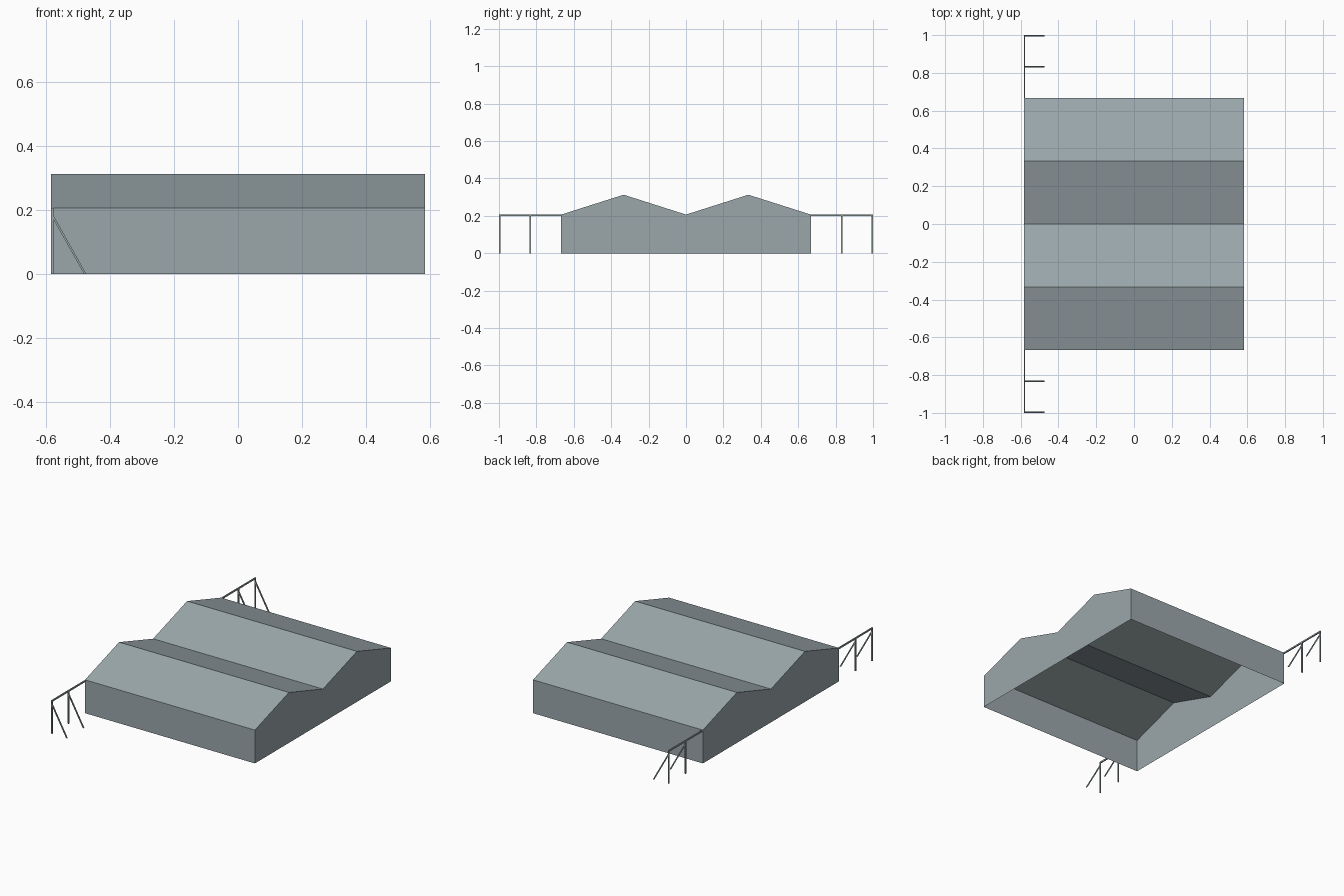
import bpy, bmesh
from mathutils import Vector

if "Cube" in bpy.data.objects:
    bpy.data.objects.remove(bpy.data.objects["Cube"])

HX, HY = 0.583, 0.667          # half width and half depth of the hall
EAVE, RIDGE = 0.207, 0.313
T = 0.007                      # rail bar thickness


def material(name, colour):
    m = bpy.data.materials.new(name)
    m.diffuse_color = (*colour, 1)
    m.use_nodes = True
    m.node_tree.nodes["Principled BSDF"].inputs["Base Color"].default_value = m.diffuse_color
    return m


grey = material("blue grey", (0.33, 0.39, 0.41))


def finish(name, bm):
    bmesh.ops.recalc_face_normals(bm, faces=bm.faces)
    mesh = bpy.data.meshes.new(name)
    bm.to_mesh(mesh)
    bm.free()
    mesh.materials.append(grey)
    ob = bpy.data.objects.new(name, mesh)
    bpy.context.collection.objects.link(ob)
    return ob


def extrude_profile(name, points, offset, open_bottom=False):
    """Fill a closed outline and extrude it along offset."""
    bm = bmesh.new()
    face = bm.faces.new([bm.verts.new(p) for p in points])
    ext = bmesh.ops.extrude_face_region(bm, geom=[face], use_keep_orig=True)
    moved = [v for v in ext["geom"] if isinstance(v, bmesh.types.BMVert)]
    bmesh.ops.translate(bm, verts=moved, vec=Vector(offset))
    bmesh.ops.recalc_face_normals(bm, faces=bm.faces)
    if open_bottom:
        floor = [f for f in bm.faces if all(v.co.z < 0.001 for v in f.verts)]
        bmesh.ops.delete(bm, geom=floor, context='FACES_ONLY')
    return finish(name, bm)


# Hall shell with a double gable roof, open underneath
profile = [(-HY, 0), (HY, 0), (HY, EAVE), (HY / 2, RIDGE), (0, EAVE),
           (-HY / 2, RIDGE), (-HY, EAVE)]
extrude_profile("double_gable_hall", [(-HX, y, z) for y, z in profile],
                (2 * HX, 0, 0), open_bottom=True)


def side_bar(name, xz, y0, y1):
    """Bar whose outline lies in the xz plane, running from y0 to y1."""
    extrude_profile(name, [(x, y0, z) for x, z in xz], (0, y1 - y0, 0))


# Braced screen rails on both sides, flush with the left wall
X0, X1 = -HX, -HX + T
for side, s in (("front", -1), ("back", 1)):
    side_bar(side + "_top_rail",
             [(X0, EAVE - 0.009), (X1, EAVE - 0.009), (X1, EAVE), (X0, EAVE)],
             s * HY, s * 1.0)
    for place, y in (("inner", 0.833), ("outer", 1 - T / 2)):
        ya, yb = s * (y - T / 2), s * (y + T / 2)
        side_bar(f"{side}_{place}_post",
                 [(X0, 0), (X1, 0), (X1, EAVE - 0.009), (X0, EAVE - 0.009)], ya, yb)
        side_bar(f"{side}_{place}_brace",
                 [(X1, 0.171), (-0.480, 0), (-0.473, 0), (X1, 0.184)], ya, yb)
